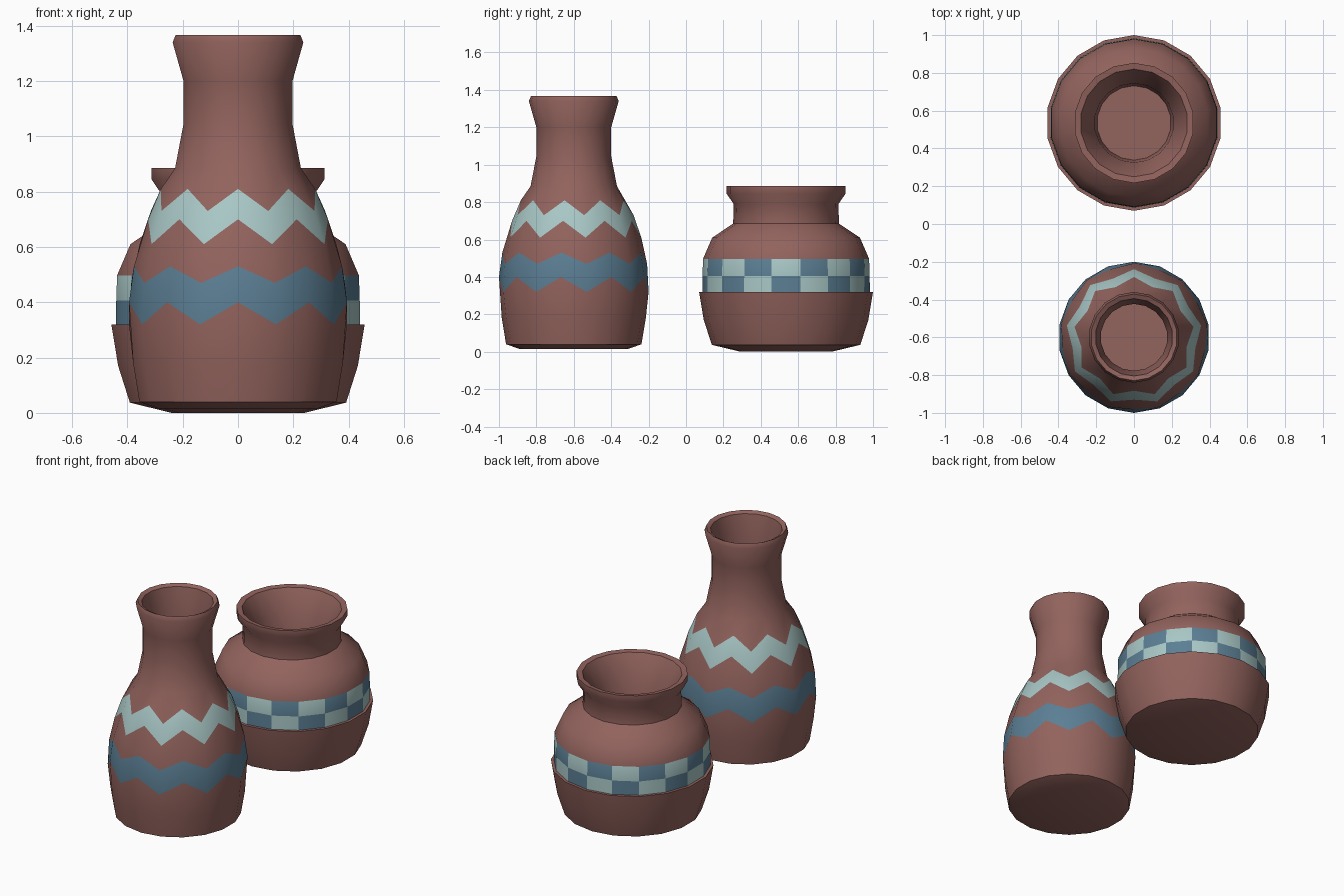
import bpy, bmesh, math

if "Cube" in bpy.data.objects:
    bpy.data.objects.remove(bpy.data.objects["Cube"])

SIDES = 18


def material(name, rgb):
    m = bpy.data.materials.new(name)
    m.diffuse_color = (*rgb, 1)
    m.use_nodes = True
    m.node_tree.nodes["Principled BSDF"].inputs["Base Color"].default_value = m.diffuse_color
    return m


CLAY = material("clay", (0.29, 0.125, 0.11))
BLUE = material("blue_glaze", (0.105, 0.21, 0.295))
PALE = material("pale_glaze", (0.39, 0.57, 0.56))


def lathe(name, y, rings, paint):
    """Rings are (r, z), or (r, z, r2, z2) to alternate between two heights.
    paint(row, side) gives the material slot of each face."""
    bm = bmesh.new()
    rows = []
    for ring in rings:
        row = []
        for k in range(SIDES):
            r, z = ring[:2] if k % 2 == 0 else ring[-2:]
            a = math.radians(-90 + 360 / SIDES * k)
            row.append(bm.verts.new((r * math.cos(a), r * math.sin(a), z)))
        rows.append(row)
    for i in range(len(rows) - 1):
        a, b = rows[i], rows[i + 1]
        for k in range(SIDES):
            n = (k + 1) % SIDES
            bm.faces.new((a[k], a[n], b[n], b[k])).material_index = paint(i, k)
    bm.faces.new(rows[0][::-1])   # underside
    bm.faces.new(rows[-1])        # inner floor
    mesh = bpy.data.meshes.new(name)
    bm.to_mesh(mesh)
    bm.free()
    for m in (CLAY, BLUE, PALE):
        mesh.materials.append(m)
    ob = bpy.data.objects.new(name, mesh)
    ob.location.y = y
    bpy.context.collection.objects.link(ob)
    bpy.ops.object.select_all(action='DESELECT')
    ob.select_set(True)
    bpy.context.view_layer.objects.active = ob
    bpy.ops.object.shade_smooth_by_angle(angle=math.radians(40))
    return ob


# Tall vase with two zigzag bands
vase_rings = [
    (0.29, 0.015), (0.362, 0.04), (0.385, 0.18),
    (0.40, 0.40, 0.40, 0.32),        # blue band, lower edge
    (0.382, 0.53, 0.392, 0.47),      # blue band, upper edge
    (0.33, 0.70, 0.361, 0.61),       # pale band, lower edge
    (0.283, 0.81, 0.32, 0.73),       # pale band, upper edge
    (0.231, 0.885), (0.20, 1.045), (0.20, 1.20), (0.24, 1.34),
    (0.229, 1.367), (0.205, 1.355), (0.177, 1.20), (0.177, 0.95),
]
lathe("tall_vase", -0.60, vase_rings, lambda row, side: {3: 1, 5: 2}.get(row, 0))

# Short pot with a recessed checkered band
pot_rings = [
    (0.243, 0.0), (0.397, 0.037), (0.44, 0.17), (0.465, 0.32), (0.448, 0.32),
    (0.447, 0.406), (0.444, 0.497),
    (0.395, 0.61), (0.283, 0.685), (0.28, 0.79), (0.318, 0.845),
    (0.318, 0.885), (0.285, 0.88), (0.21, 0.74), (0.197, 0.55),
]


def checker(row, side):
    if row not in (4, 5):
        return 0
    return 1 + (side + row) % 2


lathe("short_pot", 0.535, pot_rings, checker)
